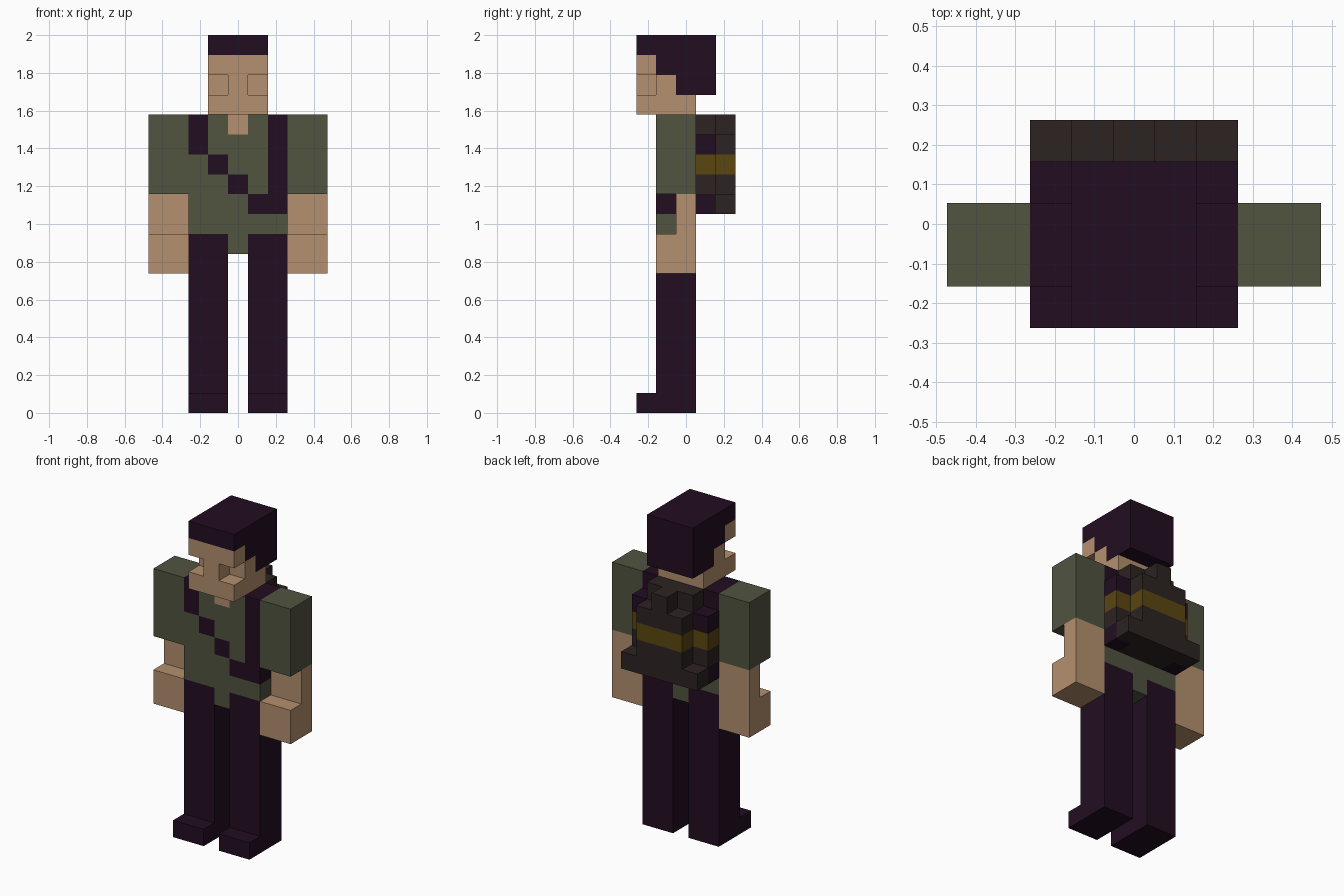
import bpy
import bmesh
from mathutils import Vector

cube = bpy.data.objects.get("Cube")
if cube:
    bpy.data.objects.remove(cube, do_unlink=True)

UNIT = 2 / 19                      # edge of one block
OFFSET = Vector((4.5, 2.5, 0))     # puts the grid on the centre


def linear(c):
    c /= 255
    return c / 12.92 if c <= 0.04045 else ((c + 0.055) / 1.055) ** 2.4


def material(name, r, g, b):
    mat = bpy.data.materials.new(name)
    mat.use_nodes = True
    colour = (linear(r), linear(g), linear(b), 1)
    mat.diffuse_color = colour
    bsdf = mat.node_tree.nodes["Principled BSDF"]
    bsdf.inputs["Base Color"].default_value = colour
    bsdf.inputs["Roughness"].default_value = 0.9
    return mat


MATS = {
    "skin": material("skin", 180, 144, 110),
    "green": material("olive green", 81, 83, 64),
    "dark": material("dark plum", 34, 13, 33),
    "brown": material("dark brown", 44, 35, 34),
    "gold": material("dull gold", 90, 70, 16),
}
NAMES = list(MATS)
parts = {}


def fill(part, colour, xs, ys, zs, mirror=False):
    """Fill an inclusive range of blocks; a later fill repaints an earlier one."""
    cells = parts.setdefault(part, {})
    for x in range(xs[0], xs[1] + 1):
        for y in range(ys[0], ys[1] + 1):
            for z in range(zs[0], zs[1] + 1):
                cells[x, y, z] = colour
                if mirror:
                    cells[8 - x, y, z] = colour


# Legs with shoes, and arms, one per side
for side, flip in (("right", False), ("left", True)):
    def limb(part, colour, xs, ys, zs):
        if flip:
            xs = (8 - xs[1], 8 - xs[0])
        fill(side + part, colour, xs, ys, zs)

    limb("_leg", "dark", (2, 3), (1, 2), (0, 8))
    limb("_leg", "dark", (2, 3), (0, 0), (0, 0))
    limb("_arm", "green", (0, 1), (1, 2), (11, 14))
    limb("_arm", "skin", (0, 1), (2, 2), (9, 10))
    limb("_arm", "skin", (0, 1), (1, 2), (7, 8))

# Torso with straps and open collar
fill("torso", "green", (2, 6), (1, 2), (9, 14))
fill("torso", "green", (4, 4), (1, 2), (8, 8))
fill("torso", "dark", (2, 2), (1, 2), (13, 14))
fill("torso", "dark", (6, 6), (1, 2), (10, 14))
for x, z in ((3, 12), (4, 11), (5, 10)):
    fill("torso", "dark", (x, x), (1, 1), (z, z))
fill("torso", "skin", (4, 4), (1, 1), (14, 14))

# Head: jaw, nose and brow around recessed eyes
fill("head", "skin", (3, 5), (0, 2), (15, 15))
fill("head", "skin", (3, 5), (1, 1), (16, 16))
fill("head", "skin", (4, 4), (0, 0), (16, 16))
fill("head", "skin", (3, 5), (0, 0), (17, 17))

# Hair stepping down towards the back
fill("hair", "dark", (3, 5), (0, 3), (18, 18))
fill("hair", "dark", (3, 5), (1, 3), (17, 17))
fill("hair", "dark", (3, 5), (2, 3), (16, 16))

# Backpack with base roll, gold band, top flap and side straps
fill("backpack", "brown", (2, 6), (3, 4), (10, 10))
fill("backpack", "brown", (2, 6), (3, 3), (11, 13))
fill("backpack", "brown", (3, 5), (4, 4), (11, 13))
fill("backpack", "brown", (3, 5), (3, 3), (14, 14))
fill("backpack", "brown", (4, 4), (4, 4), (14, 14))
fill("backpack", "gold", (2, 6), (3, 3), (12, 12))
fill("backpack", "gold", (3, 5), (4, 4), (12, 12))
for z in (10, 13):
    fill("backpack", "dark", (2, 2), (3, 3), (z, z), mirror=True)

occupied = set().union(*parts.values())


def build(name, cells):
    """Turn blocks into a mesh of their exposed faces only."""
    bm = bmesh.new()
    for cell, colour in cells.items():
        for axis in range(3):
            b, c = (axis + 1) % 3, (axis + 2) % 3
            for step in (-1, 1):
                near = list(cell)
                near[axis] += step
                if tuple(near) in occupied:
                    continue
                verts = []
                for db, dc in ((0, 0), (1, 0), (1, 1), (0, 1))[::step]:
                    p = Vector(cell)
                    p[axis] += step > 0
                    p[b] += db
                    p[c] += dc
                    verts.append(bm.verts.new((p - OFFSET) * UNIT))
                bm.faces.new(verts).material_index = NAMES.index(colour)
    bmesh.ops.remove_doubles(bm, verts=bm.verts, dist=0.001)
    mesh = bpy.data.meshes.new(name)
    bm.to_mesh(mesh)
    bm.free()
    for mat in MATS.values():
        mesh.materials.append(mat)
    bpy.context.collection.objects.link(bpy.data.objects.new(name, mesh))


for part, blocks in parts.items():
    build(part, blocks)
